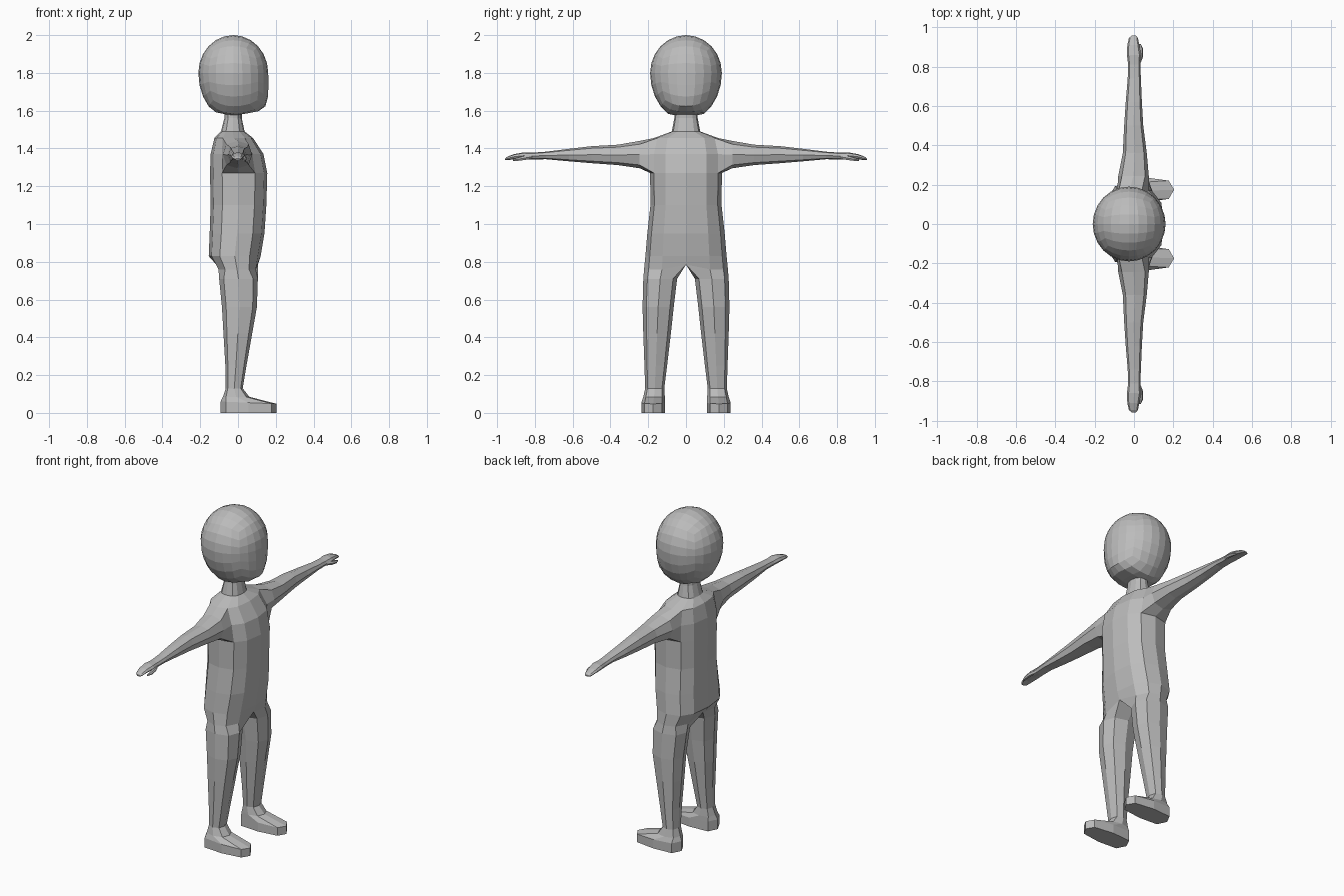
import bpy, bmesh, math
from mathutils import Vector

if "Cube" in bpy.data.objects:
    bpy.data.objects.remove(bpy.data.objects["Cube"])

grey = bpy.data.materials.new("plain grey")
grey.diffuse_color = (0.5, 0.5, 0.5, 1)
grey.use_nodes = True
grey.node_tree.nodes["Principled BSDF"].inputs["Base Color"].default_value = grey.diffuse_color


def power(v, p):
    return math.copysign(abs(v) ** p, v)


def oval(angle, lo_a, hi_a, lo_b, hi_b, p=0.8):
    """Point on a rounded box outline, in two axes a and b."""
    a = (lo_a + hi_a) / 2 + (hi_a - lo_a) / 2 * power(math.cos(angle), p)
    b = (lo_b + hi_b) / 2 + (hi_b - lo_b) / 2 * power(math.sin(angle), p)
    return a, b


def bridge(bm, r1, r2, closed=True):
    n = len(r1)
    for i in range(n if closed else n - 1):
        j = (i + 1) % n
        bm.faces.new((r1[i], r1[j], r2[j], r2[i]))


def finish(bm, name, mirror=True):
    bmesh.ops.recalc_face_normals(bm, faces=bm.faces)
    me = bpy.data.meshes.new(name)
    bm.to_mesh(me)
    bm.free()
    me.materials.append(grey)
    ob = bpy.data.objects.new(name, me)
    bpy.context.collection.objects.link(ob)
    if mirror:
        m = ob.modifiers.new("mirror", 'MIRROR')
        m.use_axis = (False, True, False)
        m.merge_threshold = 0.002
    return ob


# Body: one skin, built as the +y half and mirrored
bm = bmesh.new()

# Neck and torso half rings: z, back x, front x, half width
torso = [
    (1.61, -.07, .02, .06), (1.56, -.072, .02, .062), (1.49, -.09, .035, .075),
    (1.455, -.125, .08, .17), (1.37, -.145, .135, .19), (1.27, -.148, .155, .19),
    (1.10, -.145, .15, .188), (.95, -.15, .14, .205), (.83, -.155, .12, .215),
    (.76, -.115, .105, .222),
]
rings = []
for z, x0, x1, w in torso:
    ring = []
    for i in range(7):
        x, y = oval(math.pi * i / 6, x0, x1, -w, w)
        ring.append(bm.verts.new((x, 0 if i in (0, 6) else y, z)))
    rings.append(ring)
for k in range(len(rings) - 1):
    for i in range(6):
        if k in (3, 4) and i in (2, 3):
            continue                      # opening for the arm
        a, b = rings[k], rings[k + 1]
        bm.faces.new((a[i], a[i + 1], b[i + 1], b[i]))

# Arm and hand: y, low z, high z, back x, front x
top, mid, low = rings[3], rings[4], rings[5]
prev = [low[2], low[3], low[4], mid[4], top[4], top[3], top[2], mid[2]]
arm = [
    (.245, 1.295, 1.44, -.08, .075), (.36, 1.312, 1.42, -.057, .065),
    (.50, 1.322, 1.412, -.05, .047), (.62, 1.332, 1.398, -.042, .04),
    (.74, 1.343, 1.383, -.032, .035), (.81, 1.342, 1.378, -.03, .032),
    (.86, 1.344, 1.379, -.036, .036), (.91, 1.343, 1.37, -.034, .027),
    (.945, 1.338, 1.357, -.026, .02), (.957, 1.339, 1.348, -.013, .01),
]
for y, z0, z1, x0, x1 in arm:
    ring = []
    for i in range(8):
        x, z = oval(-math.pi / 4 * (i + 1), x0, x1, z0, z1)
        ring.append(bm.verts.new((x, y, z)))
    bridge(bm, prev, ring)
    prev = ring
bm.faces.new(prev)

# Leg: z, back x, front x, inner y, outer y
hips = rings[-1]
hips[0].co.z = hips[6].co.z = .785
prev = hips + [bm.verts.new((-.005, 0, .785))]
leg = [
    (.71, -.10, .105, .047, .226), (.56, -.085, .10, .065, .23),
    (.42, -.077, .075, .08, .226), (.25, -.067, .045, .10, .22),
    (.13, -.065, .025, .115, .216), (.085, -.08, .06, .112, .226),
]
for z, x0, x1, y0, y1 in leg:
    ring = []
    for i in range(8):
        x, y = oval(math.pi / 2 + (i - 3) * math.pi / 4, x0, x1, y0, y1)
        ring.append(bm.verts.new((x, y, z)))
    bridge(bm, prev, ring)
    prev = ring

# Foot: upper edge slopes down to the toe, sole is flat
for zb, zf in ((.06, .048), (0, 0)):
    ring = []
    for i in range(8):
        x, y = oval(math.pi / 2 + (i - 3) * math.pi / 4, -.092, .204, .108, .24, .6)
        t = (x + .092) / .296
        y = .175 + (y - .175) * (1.05 - .2 * t)
        ring.append(bm.verts.new((x, y, zb + (zf - zb) * t)))
    bridge(bm, prev, ring)
    prev = ring
bm.faces.new(prev)
finish(bm, "body")

# Thumb: a small tapered stub beside the palm
bm = bmesh.new()
prev = None
for y, x, z, r in ((.81, .018, 1.357, .012), (.85, .034, 1.35, .012),
                   (.89, .036, 1.343, .010), (.915, .03, 1.338, .005)):
    ring = [bm.verts.new((x + r * math.cos(a), y, z + r * math.sin(a)))
            for a in (math.pi / 3 * i for i in range(6))]
    if prev:
        bridge(bm, prev, ring)
    else:
        bm.faces.new(ring)
    prev = ring
bm.faces.new(prev)
finish(bm, "thumb")

# Head: a rounded cube, fuller at the chin and flattened underneath
bm = bmesh.new()
bmesh.ops.create_cube(bm, size=2)
bmesh.ops.subdivide_edges(bm, edges=bm.edges[:], cuts=5, use_grid_fill=True)
for v in bm.verts:
    d = Vector([math.tan(c * math.pi / 4) for c in v.co]).normalized()
    x, y, z = d.x * .185, d.y * .19, 1.80 + d.z * (.2 if d.z > 0 else .25)
    if d.z < 0 and x > 0:
        x *= 1 + .6 * d.z ** 2
    x -= .025
    v.co = (x, y, max(z, 1.572 + .2 * abs(x + .02)))
finish(bm, "head", mirror=False)
